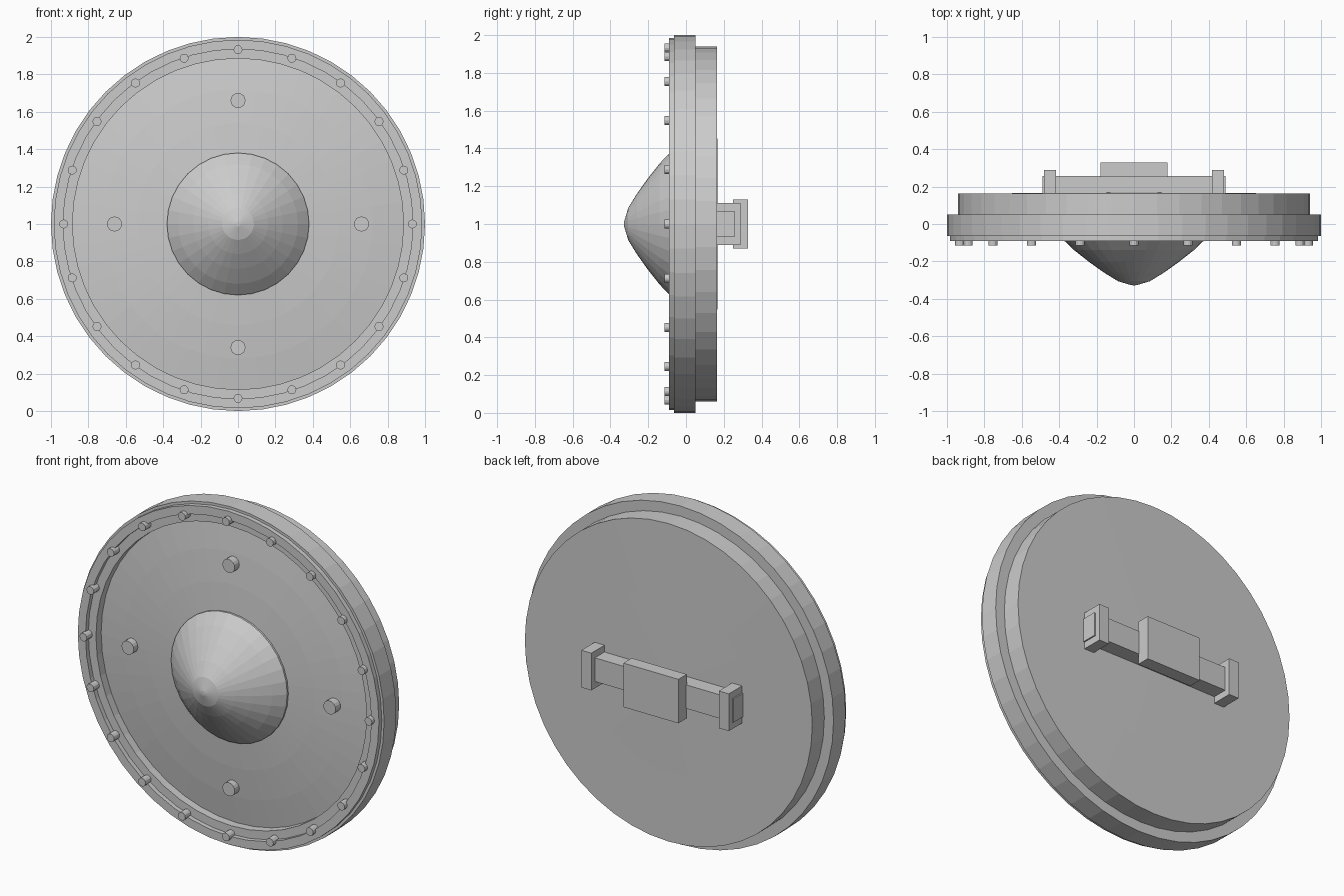
import bpy, bmesh
from math import sin, cos, pi

if "Cube" in bpy.data.objects:
    bpy.data.objects.remove(bpy.data.objects["Cube"])

CZ = 1.0  # height of the shield centre


def lathe(name, profile, segments, closed=False, cx=0.0, cz=CZ):
    """Revolve (radius, y) points about an axis parallel to y."""
    bm = bmesh.new()
    rings = []
    for r, y in profile:
        if r == 0:
            rings.append([bm.verts.new((cx, y, cz))] * segments)
        else:
            rings.append([bm.verts.new((cx + r * cos(2 * pi * i / segments), y,
                                        cz + r * sin(2 * pi * i / segments)))
                          for i in range(segments)])
    pairs = list(zip(rings, rings[1:]))
    if closed:
        pairs.append((rings[-1], rings[0]))
    for a, b in pairs:
        for i in range(segments):
            j = (i + 1) % segments
            bm.faces.new(list(dict.fromkeys((a[i], a[j], b[j], b[i]))))
    bmesh.ops.recalc_face_normals(bm, faces=bm.faces)
    mesh = bpy.data.meshes.new(name)
    bm.to_mesh(mesh)
    bm.free()
    obj = bpy.data.objects.new(name, mesh)
    bpy.context.collection.objects.link(obj)
    return obj


def box(name, x, y, z):
    """Box from (min, max) ranges."""
    bpy.ops.mesh.primitive_cube_add(size=1, location=[sum(p) / 2 for p in (x, y, z)])
    obj = bpy.context.object
    obj.name = name
    obj.scale = [p[1] - p[0] for p in (x, y, z)]
    bpy.ops.object.transform_apply(location=False, rotation=False, scale=True)
    return obj


def stud(name, radius, y0, y1, dist, angle, segments):
    lathe(name, [(0, y0), (radius, y0), (radius, y1), (0, y1)], segments,
          cx=dist * cos(angle), cz=CZ + dist * sin(angle))


# Shield body: shallow domed front, nearly flat back
front = [(r, -0.085 + 0.09 * r * r) for r in (0, 0.18, 0.36, 0.54, 0.72, 0.9)]
lathe("shield_body", front + [(0.94, 0.0), (0.94, 0.163), (0.53, 0.165), (0, 0.168)], 48)

# Outer rim and the raised trim band on it
lathe("rim", [(0.885, -0.063), (1.0, -0.063), (1.0, 0.05), (0.885, 0.05)], 48, closed=True)
lathe("rim_trim", [(0.935, -0.09), (0.985, -0.09), (0.985, -0.05), (0.935, -0.05)], 48, closed=True)

# Central pointed boss
lathe("centre_boss", [(0, -0.328), (0.015, -0.327), (0.085, -0.306), (0.16, -0.26),
                      (0.24, -0.203), (0.32, -0.14), (0.38, -0.083), (0.38, -0.04), (0, -0.04)], 32)

# Rim rivets and the four face studs
for i in range(20):
    stud(f"rivet_{i + 1}", 0.024, -0.115, -0.05, 0.932, 2 * pi * i / 20, 12)
for i in range(4):
    stud(f"face_stud_{i + 1}", 0.04, -0.088, -0.02, 0.66, pi * i / 2, 16)

# Handle on the back
box("handle_bar", (-0.49, 0.49), (0.15, 0.256), (CZ - 0.07, CZ + 0.07))
box("handle_grip", (-0.18, 0.18), (0.25, 0.328), (CZ - 0.13, CZ + 0.13))
for side, x in (("left", (-0.482, -0.417)), ("right", (0.417, 0.482))):
    box("handle_bracket_" + side, x, (0.15, 0.289), (CZ - 0.11, CZ + 0.11))
